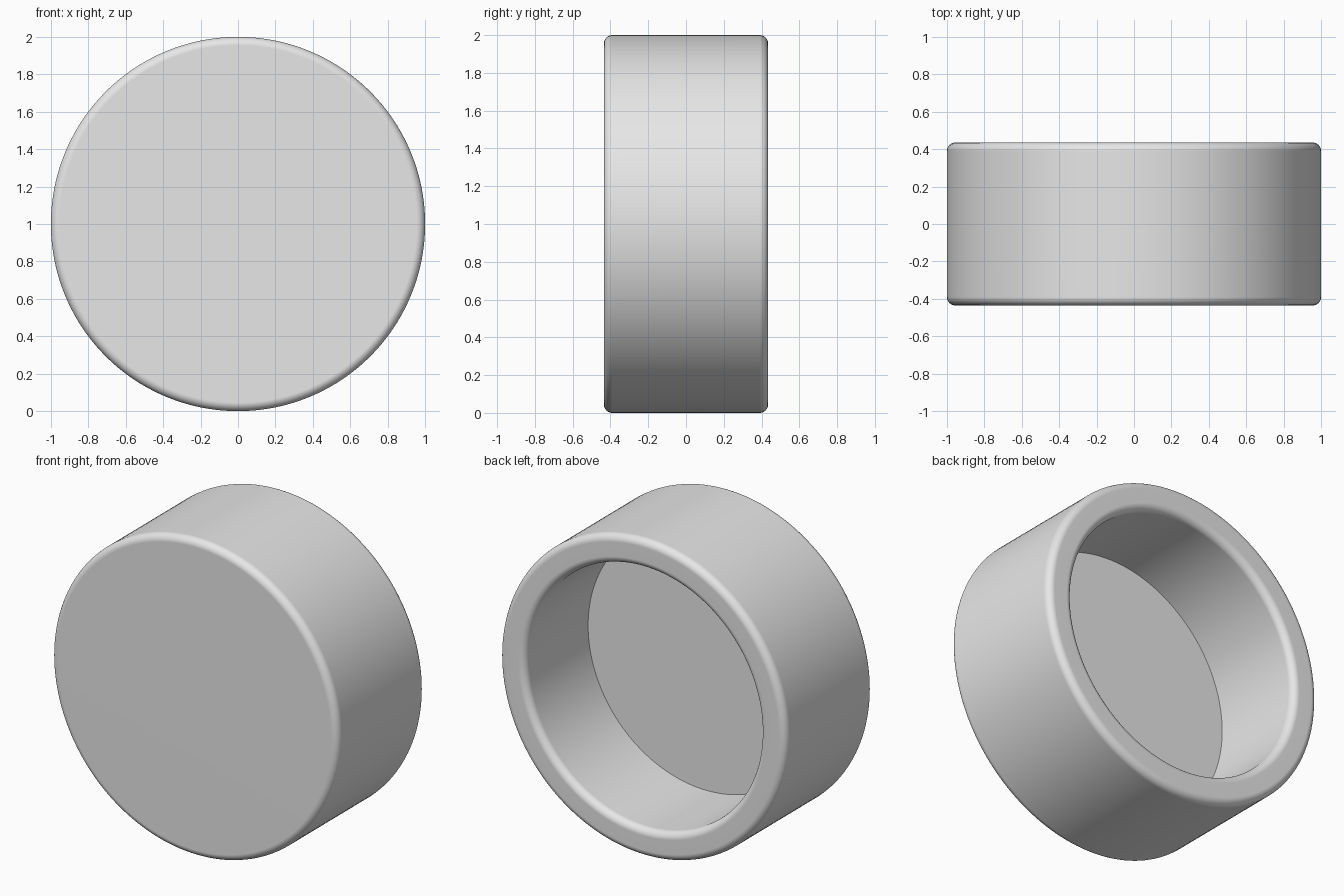
import bpy, bmesh, math
from mathutils import Vector

old = bpy.data.objects.get("Cube")
if old:
    bpy.data.objects.remove(old, do_unlink=True)

OUTER, INNER = 1.0, 0.82      # wall radii
HALF = 0.435                  # half the depth along y
FLOOR = HALF - 0.63           # y of the recess floor
FILLET = 0.045
SIDES = 160


def arc(r, y, start, steps=8):
    """Quarter-round corner in the (radius, y) plane, turning left."""
    return [(r + FILLET * math.cos(a), y + FILLET * math.sin(a))
            for a in (start + math.pi / 2 * i / steps for i in range(steps + 1))]


# Plain grey material
grey = bpy.data.materials.new("plain grey")
grey.use_nodes = True
colour = (0.8, 0.8, 0.8, 1)
grey.diffuse_color = colour
grey.node_tree.nodes["Principled BSDF"].inputs["Base Color"].default_value = colour

# Cup profile: closed front, rounded rims, recess open to the back
profile = [(0, -HALF)]
profile += arc(OUTER - FILLET, -HALF + FILLET, -math.pi / 2)
profile += arc(OUTER - FILLET, HALF - FILLET, 0)
profile += arc(INNER + FILLET, HALF - FILLET, math.pi / 2)
profile += [(INNER, FLOOR), (0, FLOOR)]

# Lathe the profile around the y axis
bm = bmesh.new()
verts = [bm.verts.new((r, y, 0)) for r, y in profile]
edges = [bm.edges.new(pair) for pair in zip(verts, verts[1:])]
bmesh.ops.spin(bm, geom=verts + edges, cent=Vector(), axis=(0, 1, 0),
               angle=math.tau, steps=SIDES, use_merge=False)
bmesh.ops.remove_doubles(bm, verts=bm.verts, dist=0.0005)
bmesh.ops.recalc_face_normals(bm, faces=bm.faces)

mesh = bpy.data.meshes.new("round_cap")
bm.to_mesh(mesh)
bm.free()
mesh.materials.append(grey)
cap = bpy.data.objects.new("round_cap", mesh)
cap.location.z = OUTER
bpy.context.collection.objects.link(cap)

# Smooth rounds with flat faces kept flat
bpy.ops.object.select_all(action='DESELECT')
cap.select_set(True)
bpy.context.view_layer.objects.active = cap
bpy.ops.object.shade_smooth_by_angle(angle=math.radians(30))
weighted = cap.modifiers.new("flat_face_normals", 'WEIGHTED_NORMAL')
weighted.keep_sharp = True
